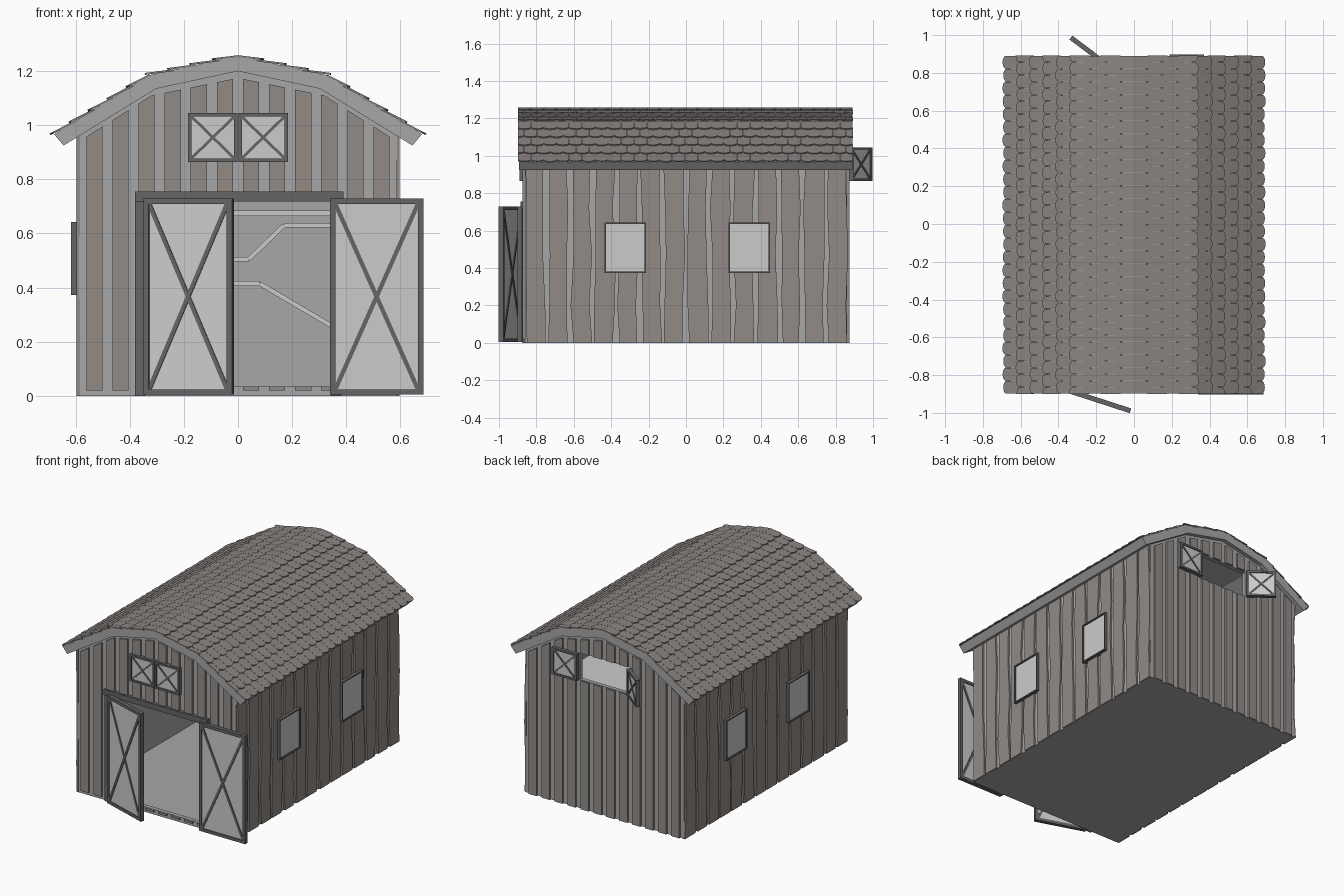
import bpy, bmesh, math, random
from mathutils import Vector as V

if "Cube" in bpy.data.objects:
    bpy.data.objects.remove(bpy.data.objects["Cube"])
random.seed(4)

def mat(name, c):
    m = bpy.data.materials.new(name)
    m.diffuse_color = (*c, 1)
    m.use_nodes = True
    m.node_tree.nodes["Principled BSDF"].inputs["Base Color"].default_value = m.diffuse_color
    return m

WALL = mat("wall_grey", (.39, .39, .39))
WOOD = mat("plank_brown", (.29, .26, .245))
DARK = mat("frame_dark", (.13, .13, .13))
TILE = mat("roof_tile", (.26, .235, .225))

def prism(bm, pts, vec):
    """Flat polygon extruded along a vector."""
    a = [bm.verts.new(p) for p in pts]
    b = [bm.verts.new(V(p) + V(vec)) for p in pts]
    bm.faces.new(a)
    bm.faces.new(b[::-1])
    for i in range(len(a)):
        j = (i + 1) % len(a)
        bm.faces.new((a[i], b[i], b[j], a[j]))

def box(bm, x0, x1, y0, y1, z0, z1):
    prism(bm, [(x0, y0, z0), (x1, y0, z0), (x1, y0, z1), (x0, y0, z1)], (0, y1 - y0, 0))

def strip(bm, p, q, w, y0, y1):
    """Straight board between two x,z points."""
    p, q = V(p), V(q)
    n = (q - p).orthogonal().normalized() * w / 2
    prism(bm, [(c.x, y0, c.y) for c in (p - n, q - n, q + n, p + n)], (0, y1 - y0, 0))

def finish(bm, name, m=None, loc=(0, 0, 0), rot=0):
    bmesh.ops.recalc_face_normals(bm, faces=bm.faces)
    me = bpy.data.meshes.new(name)
    bm.to_mesh(me)
    bm.free()
    o = bpy.data.objects.new(name, me)
    bpy.context.collection.objects.link(o)
    o.location, o.rotation_euler.z = loc, rot
    if m:
        me.materials.append(m)
    return o

def top(x):
    """Wall height under the gambrel roof."""
    x = abs(x)
    return 1.22 - x * .065 / .32 if x < .32 else 1.155 - (x - .32) * .215 / .34

def gable_piece(bm, x0, x1, z0, z1, y0, y1, drop=0):
    """Upright panel; z1=None runs it up to the roof line."""
    if z1 is not None:
        box(bm, x0, x1, y0, y1, z0, z1)
        return
    xs = [x1] + [k for k in (.32, 0, -.32) if x0 < k < x1] + [x0]
    prism(bm, [(x0, y0, z0), (x1, y0, z0)] + [(x, y0, top(x) - drop) for x in xs], (0, y1 - y0, 0))

# Wall shell: sides, front with doorway, back with loft opening
bm = bmesh.new()
for s in (-1, 1):
    box(bm, s * .56, s * .587, -.86, .86, 0, .98)
    gable_piece(bm, *sorted((s * .345, s * .587)), 0, None, -.862, -.835)
    gable_piece(bm, *sorted((s * .187, s * .587)), 0, None, .835, .862)
gable_piece(bm, -.345, .345, .725, None, -.862, -.835)
box(bm, -.345, .345, -.862, -.835, 0, .035)
gable_piece(bm, -.187, .187, 0, .865, .835, .862)
gable_piece(bm, -.187, .187, 1.045, None, .835, .862)
finish(bm, "wall_shell", WALL)

# Gable planks, stopped at the openings
bm = bmesh.new()
for i in range(12):
    c = -.531 + i * .0965
    a, b = c - .03, c + .03
    front = [(.02, .034), (.755, None)] if abs(c) < .36 else [(.02, None)]
    back = [(0, .862), (1.048, None)] if abs(c) < .2 else [(0, None)]
    for z0, z1 in front:
        gable_piece(bm, a, b, z0, z1, -.874, -.86, .045)
    for z0, z1 in back:
        gable_piece(bm, a, b, z0, z1, .86, .874, .045)
finish(bm, "gable_planks", WOOD)

# Uneven side planks
bm = bmesh.new()
for s in (-1, 1):
    for i in range(14):
        c = -.808 + i * .1243
        lv = [0, .2, .47, .72, .96]
        edge = lambda d: [(s * .585, c + d * (.059 - random.uniform(0, .018)), z) for z in lv]
        prism(bm, edge(-1) + edge(1)[::-1], (s * .013, 0, 0))
finish(bm, "side_planks", WOOD)

# Floor, hay loft and stall rails
bm = bmesh.new()
box(bm, -.585, .585, -.86, .86, 0, .015)
finish(bm, "floor", WALL)
bm = bmesh.new()
box(bm, -.56, .56, -.1, .835, .665, .685)
finish(bm, "loft_floor")
bm = bmesh.new()
for line in ([(-.08, .415), (.08, .415), (.36, .25)], [(-.08, .505), (.04, .505), (.17, .63), (.4, .63)]):
    for p, q in zip(line, line[1:]):
        strip(bm, p, q, .017, .8, .835)
finish(bm, "stall_rails")

# Roof slab with thick gable ends
bm = bmesh.new()
half = [(.68, .967), (.33, 1.185), (0, 1.257)]
under = [(0, 1.2), (.303, 1.135), (.645, .925)]
ring = half + [(-x, z) for x, z in half[1::-1]] + [(-x, z) for x, z in under[::-1]] + under[1:]
prism(bm, [(x, -.893, z) for x, z in ring], (0, 1.782, 0))
finish(bm, "roof_slab", WALL)

# Scalloped roof tiles
bm = bmesh.new()
W = 1.79 / 26
for sx in (-1, 1):
    for A, B, rows in ((half[2], half[1], 4), (half[1], half[0], 5)):
        A, B = V((sx * A[0], 0, A[1])), V((sx * B[0], 0, B[1]))
        L = (B - A).length
        d = (B - A) / L
        n = V((-d.z * sx, 0, d.x * sx))
        for r in range(rows):
            s0, s1 = max(0, r * L / rows - .01), (r + 1) * L / rows + .01
            off = W / 2 * (r % 2)
            for k in range(26 + r % 2):
                yc = -.899 + (k + .5) * W - off
                e = s1 + random.uniform(-.003, .003)
                prof = [(-.5, s0), (.5, s0)] + [
                    (.5 * math.cos(t), e - .018 + .018 * math.sin(t))
                    for t in (math.pi * j / 6 for j in range(7))]
                pts = []
                for u, s in prof:
                    y = min(.893, max(-.899, yc + u * W * .98))
                    p = A + d * s + n * (.002 + .009 * (s - s0) / (s1 - s0))
                    pts.append((p.x, y, p.z))
                prism(bm, pts, -n * .007)
finish(bm, "roof_tiles", TILE)

# Cross-braced doors, hinged at their local origin
def door(name, w, h, b, loc, deg):
    bm = bmesh.new()
    box(bm, b / 2, w - b / 2, -.006, .006, b / 2, h - b / 2)
    finish(bm, name + "_panel", None, loc, math.radians(deg))
    bm = bmesh.new()
    for x in (0, w - b):
        box(bm, x, x + b, -.013, .013, 0, h)
    for z in (0, h - b):
        box(bm, b, w - b, -.013, .013, z, z + b)
    strip(bm, (b, b), (w - b, h - b), b * .8, -.011, .011)
    strip(bm, (w - b, b), (b, h - b), b * .8, -.0105, .0105)
    finish(bm, name + "_frame", DARK, loc, math.radians(deg))

door("left_door", .343, .725, .02, (-.345, -.883, .004), -18)
door("right_door", .345, .725, .02, (.34, -.889, .004), 0)
for s, n in ((-1, "left"), (1, "right")):
    door("front_loft_door_" + n, .184, .18, .013, (min(0, s * .186) + .001, -.876, .865), 0)
door("back_loft_door_open", .184, .18, .013, (-.187, .876, .865), 143)
door("back_loft_door_flat", .184, .18, .013, (.187, .885, .865), 0)

# Doorway frame
bm = bmesh.new()
box(bm, -.38, .39, -.885, -.83, .718, .755)
for s in (-1, 1):
    box(bm, *sorted((s * .343, s * .38)), -.875, -.83, 0, .72)
finish(bm, "doorway_frame", DARK)

# Side windows
pane, frame = bmesh.new(), bmesh.new()
for s in (-1, 1):
    for y0 in (-.435, .228):
        y1, z0, z1, t = y0 + .222, .372, .642, .008
        box(pane, s * .58, s * .608, y0 + t, y1 - t, z0 + t, z1 - t)
        for a, b in ((y0, y0 + t), (y1 - t, y1)):
            box(frame, s * .58, s * .617, a, b, z0, z1)
        for a, b in ((z0, z0 + t), (z1 - t, z1)):
            box(frame, s * .58, s * .617, y0 + t, y1 - t, a, b)
finish(pane, "window_panes")
finish(frame, "window_frames", DARK)
